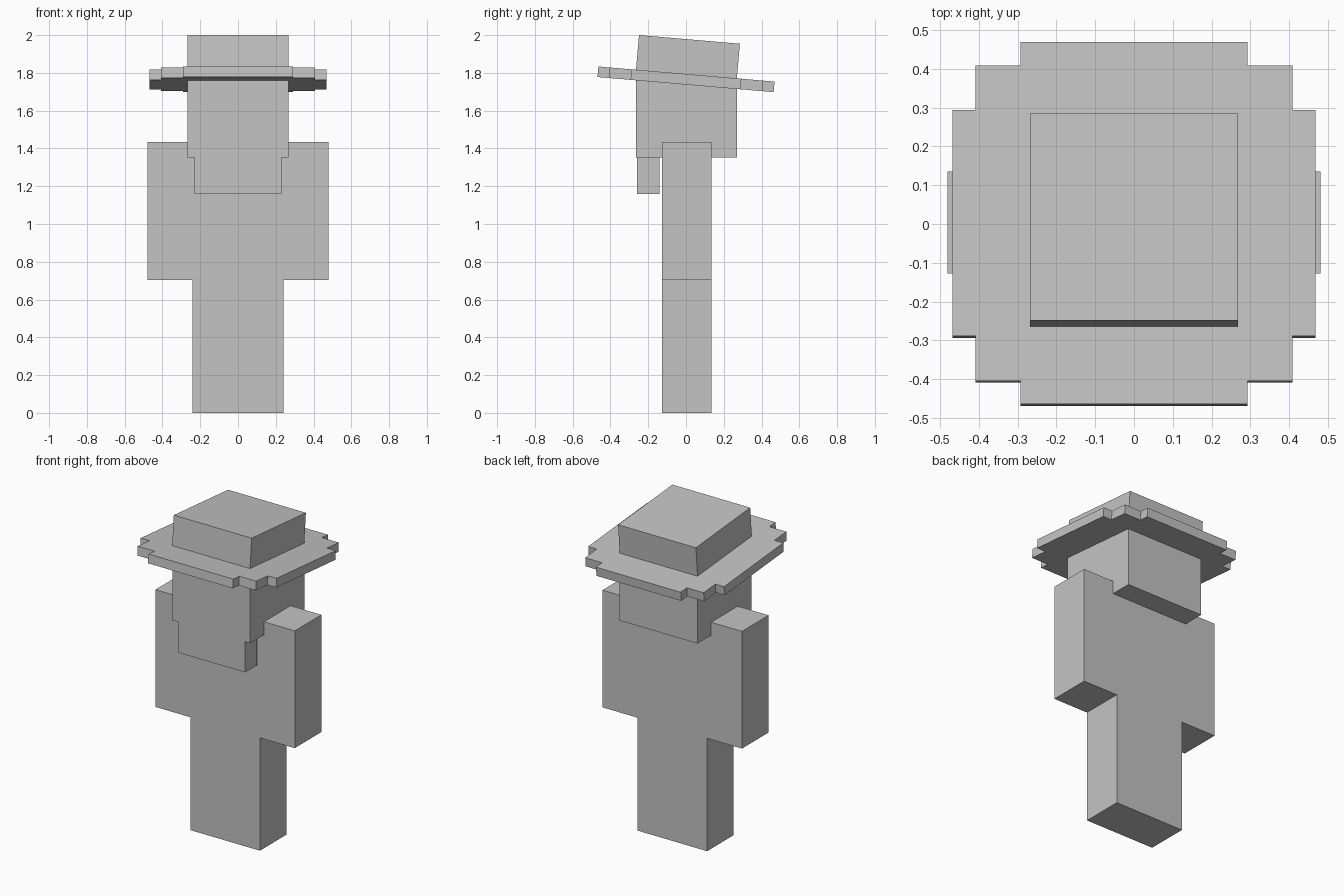
import bpy
import bmesh
from math import radians
from mathutils import Matrix, Vector

cube = bpy.data.objects.get("Cube")
if cube:
    bpy.data.objects.remove(cube, do_unlink=True)

# Single plain grey
grey = bpy.data.materials.new("light_grey")
grey.use_nodes = True
colour = (0.55, 0.55, 0.55, 1)
grey.diffuse_color = colour
grey.node_tree.nodes["Principled BSDF"].inputs["Base Color"].default_value = colour


def finish(name, bm):
    bmesh.ops.recalc_face_normals(bm, faces=bm.faces[:])
    mesh = bpy.data.meshes.new(name)
    bm.to_mesh(mesh)
    bm.free()
    mesh.materials.append(grey)
    obj = bpy.data.objects.new(name, mesh)
    bpy.context.scene.collection.objects.link(obj)
    return obj


def box(name, x, y, z):
    """Box between (min, max) pairs on each axis."""
    size = Vector((x[1] - x[0], y[1] - y[0], z[1] - z[0]))
    centre = Vector((sum(x), sum(y), sum(z))) / 2
    bm = bmesh.new()
    bmesh.ops.create_cube(bm, size=1, matrix=Matrix.Translation(centre) @ Matrix.Diagonal(size.to_4d()))
    return finish(name, bm)


# Body: torso with matching arms and legs
depth = (-0.127, 0.135)
hip, shoulder = 0.703, 1.433
box("torso", (-0.24, 0.24), depth, (hip, shoulder))
for side, near, far in (("left", 0, 1), ("right", -1, 0)):
    box(side + "_leg", (near * 0.24, far * 0.24), depth, (0, hip))
    arm = (0.24, 0.48) if side == "left" else (-0.48, -0.24)
    box(side + "_arm", arm, depth, (hip, shoulder))

# Head and beard
box("head", (-0.268, 0.268), (-0.264, 0.27), (1.352, 1.765))
box("beard", (-0.23, 0.23), (-0.259, -0.14), (1.158, 1.36))

# Hat, built flat around its brim centre and then tipped back
tilt = Matrix.Translation((0, 0, 1.766)) @ Matrix.Rotation(radians(-4.9), 4, "X")
crown = box("hat_crown", (-0.268, 0.268), (-0.268, 0.268), (0, 0.212))

# Stepped round brim: one corner turned four times
corner = [(0.468, 0.292), (0.408, 0.292), (0.408, 0.408), (0.292, 0.408), (0.292, 0.468)]
bm = bmesh.new()
outline = []
for turn in range(4):
    spin = Matrix.Rotation(radians(90 * turn), 3, "Z")
    outline += [bm.verts.new(spin @ Vector((x, y, -0.028))) for x, y in corner]
base = bm.faces.new(outline)
top = bmesh.ops.extrude_face_region(bm, geom=[base])["geom"]
bmesh.ops.translate(bm, vec=(0, 0, 0.056), verts=[v for v in top if isinstance(v, bmesh.types.BMVert)])
brim = finish("hat_brim", bm)

for part in (crown, brim):
    part.matrix_world = tilt
